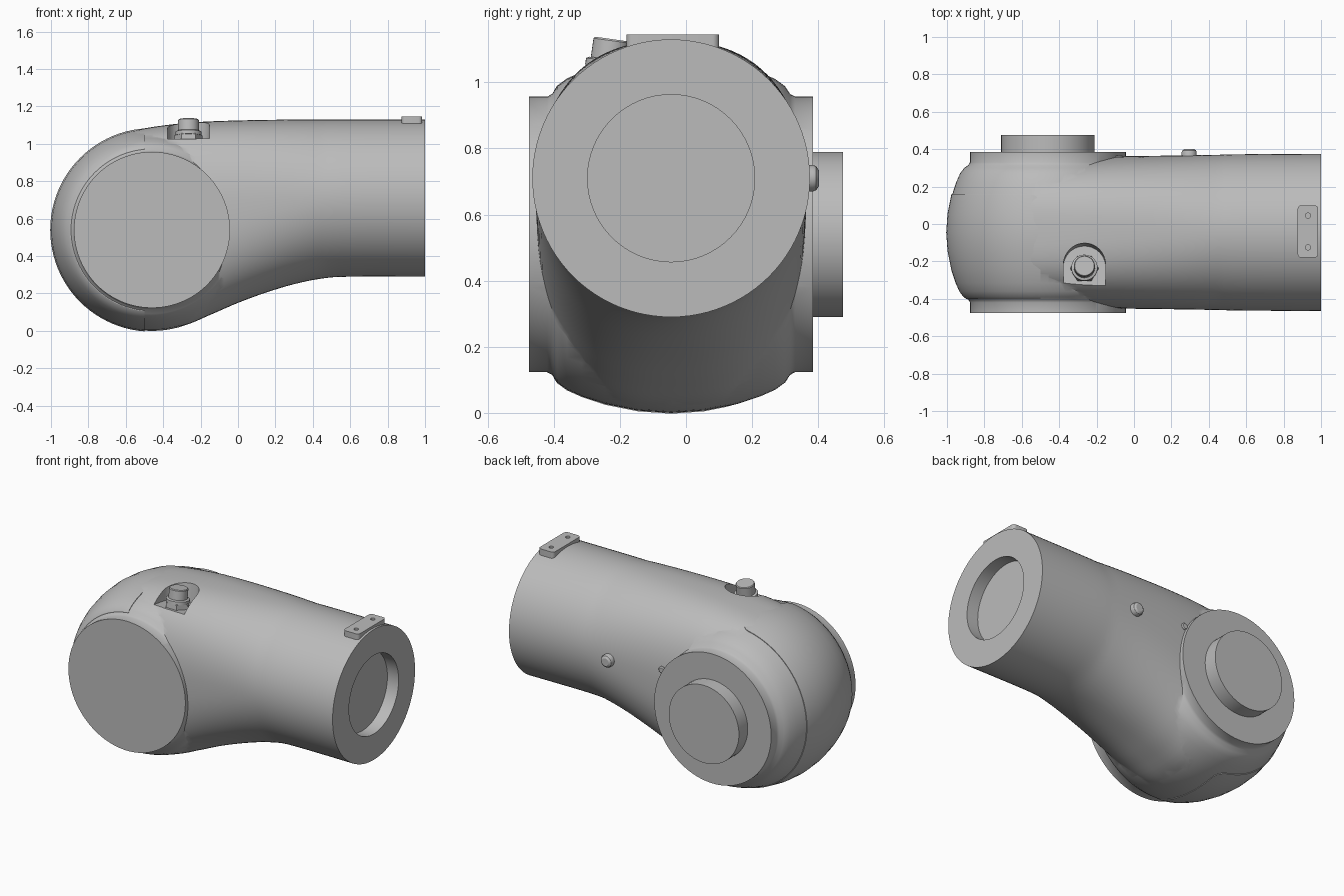
import bpy, bmesh, math
from mathutils import Matrix, Vector

cube = bpy.data.objects.get("Cube")
if cube:
    bpy.data.objects.remove(cube)

GREY = bpy.data.materials.new("light_grey")
GREY.use_nodes = True
GREY.diffuse_color = (0.5, 0.5, 0.5, 1)
GREY.node_tree.nodes["Principled BSDF"].inputs["Base Color"].default_value = (0.5, 0.5, 0.5, 1)

CX, CY, CZ = -0.46, -0.045, 0.54   # centre of the joint drum
ARM_Z = 0.71                       # height of the arm axis


def finish(name, bm, matrix=Matrix()):
    bmesh.ops.recalc_face_normals(bm, faces=bm.faces)
    mesh = bpy.data.meshes.new(name)
    bm.to_mesh(mesh)
    bm.free()
    mesh.transform(matrix)
    mesh.materials.append(GREY)
    obj = bpy.data.objects.new(name, mesh)
    bpy.context.collection.objects.link(obj)
    return obj


def loft(name, rings, matrix=Matrix()):
    """Skin a list of equal closed rings and cap both ends."""
    bm = bmesh.new()
    loops = [[bm.verts.new(p) for p in ring] for ring in rings]
    n = len(loops[0])
    for a, b in zip(loops, loops[1:]):
        for i in range(n):
            j = (i + 1) % n
            bm.faces.new((a[i], a[j], b[j], b[i]))
    bm.faces.new(loops[0])
    bm.faces.new(loops[-1])
    return finish(name, bm, matrix)


def turned(name, profile, matrix, sides=48):
    """Turn (radius, height) pairs around the local z axis."""
    turn = [2 * math.pi * i / sides for i in range(sides)]
    return loft(name, [[(r * math.cos(t), r * math.sin(t), h) for t in turn]
                       for r, h in profile], matrix)


def prism(name, outline, low, high, matrix=Matrix()):
    return loft(name, [[(x, y, z) for x, y in outline] for z in (low, high)], matrix)


def arc(x, y, r, start, end, steps=12):
    angles = [math.radians(start + (end - start) * i / steps) for i in range(steps + 1)]
    return [(x + r * math.cos(a), y + r * math.sin(a)) for a in angles]


def combine(target, tool, operation):
    mod = target.modifiers.new("combine", 'BOOLEAN')
    mod.operation, mod.object, mod.solver = operation, tool, 'EXACT'
    bpy.context.view_layer.objects.active = target
    bpy.ops.object.modifier_apply(modifier=mod.name)
    bpy.data.objects.remove(tool)


def place(x, y, z, axis=(0, 0, 1)):
    return Matrix.Translation((x, y, z)) @ Vector(axis).to_track_quat('Z', 'Y').to_matrix().to_4x4()


def smooth_path(keys, steps=4):
    """Catmull-Rom interpolation through rows of values."""
    rows = []
    for i in range(len(keys) - 1):
        p = [Vector(keys[min(max(k, 0), len(keys) - 1)]) for k in range(i - 1, i + 3)]
        for s in range(steps):
            t = s / steps
            rows.append(0.5 * (2 * p[1] + (p[2] - p[0]) * t
                               + (2 * p[0] - 5 * p[1] + 4 * p[2] - p[3]) * t * t
                               + (3 * p[1] - p[0] - 3 * p[2] + p[3]) * t ** 3))
    return rows + [Vector(keys[-1])]


# Barrel-shaped joint drum with flanges at both ends
bulge = [(0.417, 0.375), (0.425, 0.36), (0.448, 0.345), (0.47, 0.315), (0.49, 0.27),
         (0.513, 0.2), (0.533, 0.1)]
drum_axis = place(CX, CY, CZ, (0, 1, 0))


def drum(name, grow):
    half = [(r + grow, h) for r, h in bulge]
    profile = ([(0.417, -0.43)] + [(r, -h) for r, h in half] + [(0.54 + grow, 0)]
               + half[::-1] + [(0.417, 0.43)])
    return turned(name, profile, drum_axis, 96)


body = drum("joint_body", 0)

# Arm lofted out of the drum: x, bottom, top, half width, squareness
stations = smooth_path([
    (-0.62, 0.04, 1.05, 0.37), (-0.5, 0.006, 1.083, 0.385), (-0.3, 0.026, 1.11, 0.40),
    (-0.15, 0.085, 1.12, 0.405), (0, 0.15, 1.125, 0.408), (0.15, 0.205, 1.128, 0.41),
    (0.3, 0.25, 1.13, 0.412), (0.45, 0.28, 1.13, 0.415), (0.6, 0.29, 1.13, 0.418),
    (1, 0.29, 1.13, 0.42)])
rings = []
for x, low, high, width in stations:
    blend = min(max((0.45 - x) / 0.95, 0), 1)
    power = 2 / (2 + 0.95 * blend)
    ring = []
    for i in range(96):
        c, s = math.cos(i * math.pi / 48), math.sin(i * math.pi / 48)
        ring.append((x, CY + width * math.copysign(abs(c) ** power, c),
                     (low + high) / 2 + (high - low) / 2 * math.copysign(abs(s) ** power, s)))
    rings.append(ring)
combine(body, loft("arm", rings), 'UNION')

# Round recess in the open end of the arm
combine(body, turned("end_recess", [(0.253, -0.08), (0.253, 0.1)],
                     place(1, CY, ARM_Z, (1, 0, 0)), 64), 'DIFFERENCE')

# Arched pocket for the cable plug
plug_axis = Matrix.Translation((-0.265, -0.24, 1.015)) @ Matrix.Rotation(math.radians(-8), 4, 'X')
arch = [(-0.113, -0.12), (0.113, -0.12)] + arc(0, 0.01, 0.113, 0, 180, 20)
combine(body, prism("plug_pocket", arch, 0, 0.3, plug_axis), 'DIFFERENCE')

# Slightly raised cover on the outer side of the drum
cover = drum("drum_cover", 0.004)
panel = [(-1.2, -0.4), (-0.5, -0.4)] + arc(-0.56, 0.1, 0.06, 0, 90) + [(-1.2, 0.16)]
combine(cover, prism("cover_outline", panel, -0.2, 1.4), 'INTERSECT')

# Round boss on the back flange
boss = turned("output_boss", [(0.25, 0.4), (0.25, 0.52)], drum_axis, 64)

# Cable plug: hexagonal nut, collar and stem
nut = turned("plug_nut", [(0.075, -0.01), (0.075, 0.03), (0.068, 0.037)], plug_axis, 6)
collar = turned("plug_collar", [(0.07, 0.03), (0.07, 0.05), (0.06, 0.055)], plug_axis, 32)
stem = turned("plug_stem", [(0.056, 0.04), (0.056, 0.112), (0.052, 0.117)], plug_axis, 32)

# Screwed plate on top of the arm end
corners = []
for sx, sy, a in ((1, 1, 0), (-1, 1, 90), (-1, -1, 180), (1, -1, 270)):
    corners += arc(0.93 + sx * 0.035, -0.04 + sy * 0.12, 0.02, a, a + 90, 6)
plate = prism("top_plate", corners, 1.08, 1.145)
for side in (-1, 1):
    combine(plate, turned("screw_hole", [(0.014, -0.015), (0.014, 0.05)],
                          place(0.93, -0.04 + side * 0.085, 1.145), 24), 'DIFFERENCE')

# Domed button on the back of the arm
button = turned("side_button", [(0.04, -0.03), (0.04, 0.012), (0.036, 0.022), (0.024, 0.03)],
                place(0.295, 0.372, ARM_Z, (0, 1, 0)), 32)

# Small locking lug beside the back flange
lug_axis = drum_axis @ Matrix.Rotation(math.radians(208), 4, 'Z')
if (lug_axis @ Vector((0.45, 0, 0))).z < CZ:
    lug_axis = drum_axis @ Matrix.Rotation(math.radians(152), 4, 'Z')
lug = prism("locking_lug", [(0.4, -0.045), (0.455, -0.045), (0.455, 0.045), (0.4, 0.045)],
            0.34, 0.395, lug_axis)
pin = turned("locking_pin", [(0.022, 0), (0.022, 0.012), (0.016, 0.018)],
             lug_axis @ Matrix.Translation((0.432, 0, 0.393)), 20)

# Smooth shading with crisp edges
for obj in bpy.context.view_layer.objects:
    obj.select_set(obj.type == 'MESH' and GREY.name in obj.data.materials)
bpy.context.view_layer.objects.active = body
bpy.ops.object.shade_smooth_by_angle(angle=math.radians(32))
